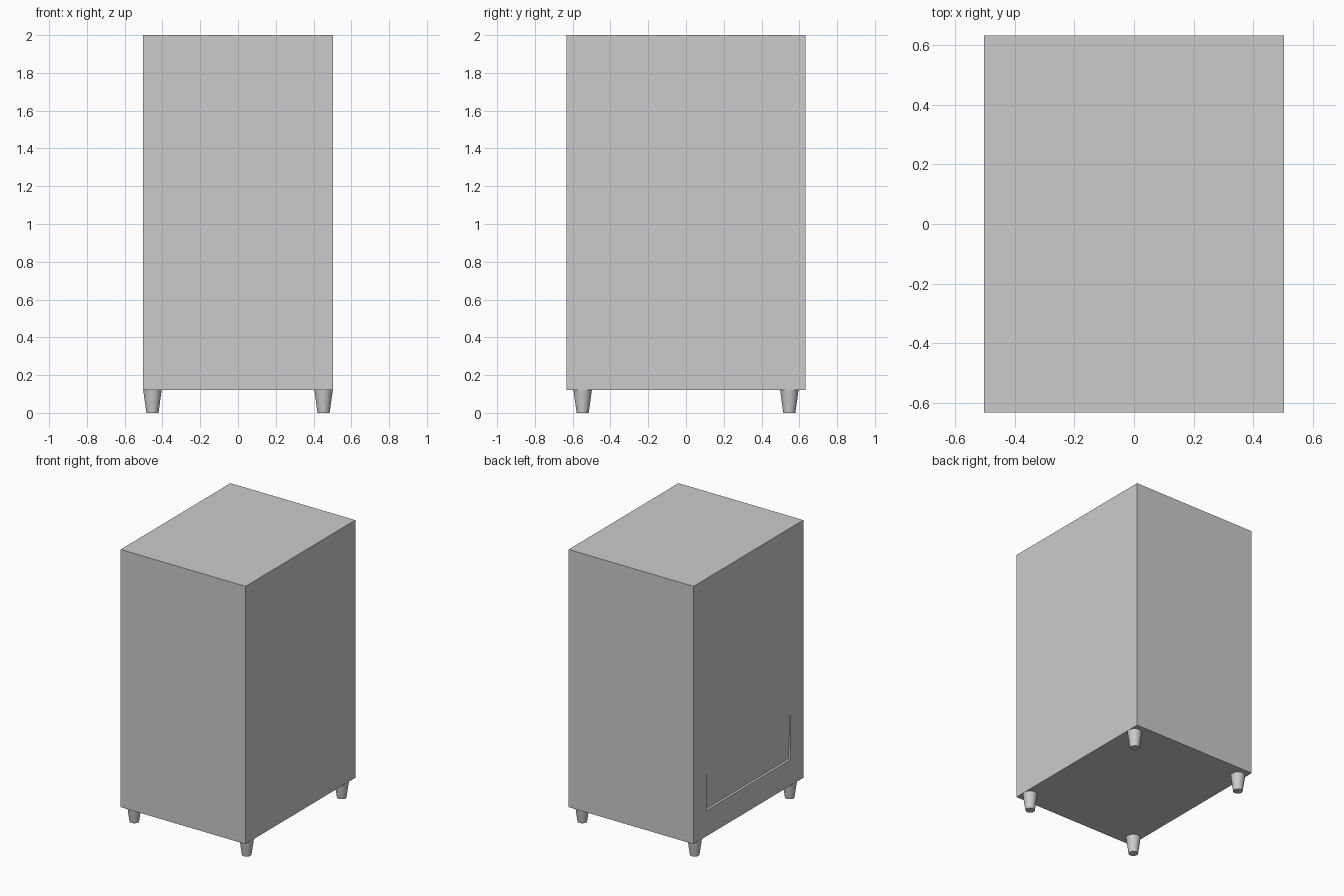
import bpy, bmesh

if "Cube" in bpy.data.objects:
    bpy.data.objects.remove(bpy.data.objects["Cube"])

HX, HY, Z0, Z1 = 0.503, 0.632, 0.122, 2.0


def mesh_object(name, bm):
    bmesh.ops.recalc_face_normals(bm, faces=bm.faces)
    me = bpy.data.meshes.new(name)
    bm.to_mesh(me)
    bm.free()
    ob = bpy.data.objects.new(name, me)
    bpy.context.collection.objects.link(ob)
    return ob


# Cabinet body
bm = bmesh.new()
bmesh.ops.create_cube(bm, size=1)
bmesh.ops.scale(bm, vec=(2 * HX, 2 * HY, Z1 - Z0), verts=bm.verts)
bmesh.ops.translate(bm, vec=(0, 0, (Z0 + Z1) / 2), verts=bm.verts)
body = mesh_object("cabinet_body", bm)

# Cutter for the shallow tapered finger recess on the left side
bm = bmesh.new()
profile = [(-HX - 0.05, 0.31), (-HX + 0.018, 0.31), (-HX, 0.68), (-HX - 0.05, 0.68)]
face = bm.faces.new([bm.verts.new((x, -0.485, z)) for x, z in profile])
ext = bmesh.ops.extrude_face_region(bm, geom=[face])
bmesh.ops.translate(bm, vec=(0, 0.97, 0),
                    verts=[g for g in ext["geom"] if isinstance(g, bmesh.types.BMVert)])
cutter = mesh_object("recess_cutter", bm)
cutter.hide_render = True
cutter.hide_set(True)
cut = body.modifiers.new("side_recess", "BOOLEAN")
cut.operation = "DIFFERENCE"
cut.solver = "EXACT"
cut.object = cutter

# Four tapered round feet
for sx, side in ((-1, "left"), (1, "right")):
    for sy, end in ((-1, "front"), (1, "back")):
        bpy.ops.mesh.primitive_cone_add(vertices=32, radius1=0.032, radius2=0.049, depth=Z0,
                                        location=(sx * 0.453, sy * 0.547, Z0 / 2))
        foot = bpy.context.object
        foot.name = f"{end}_{side}_foot"
        bpy.ops.object.shade_smooth_by_angle()
